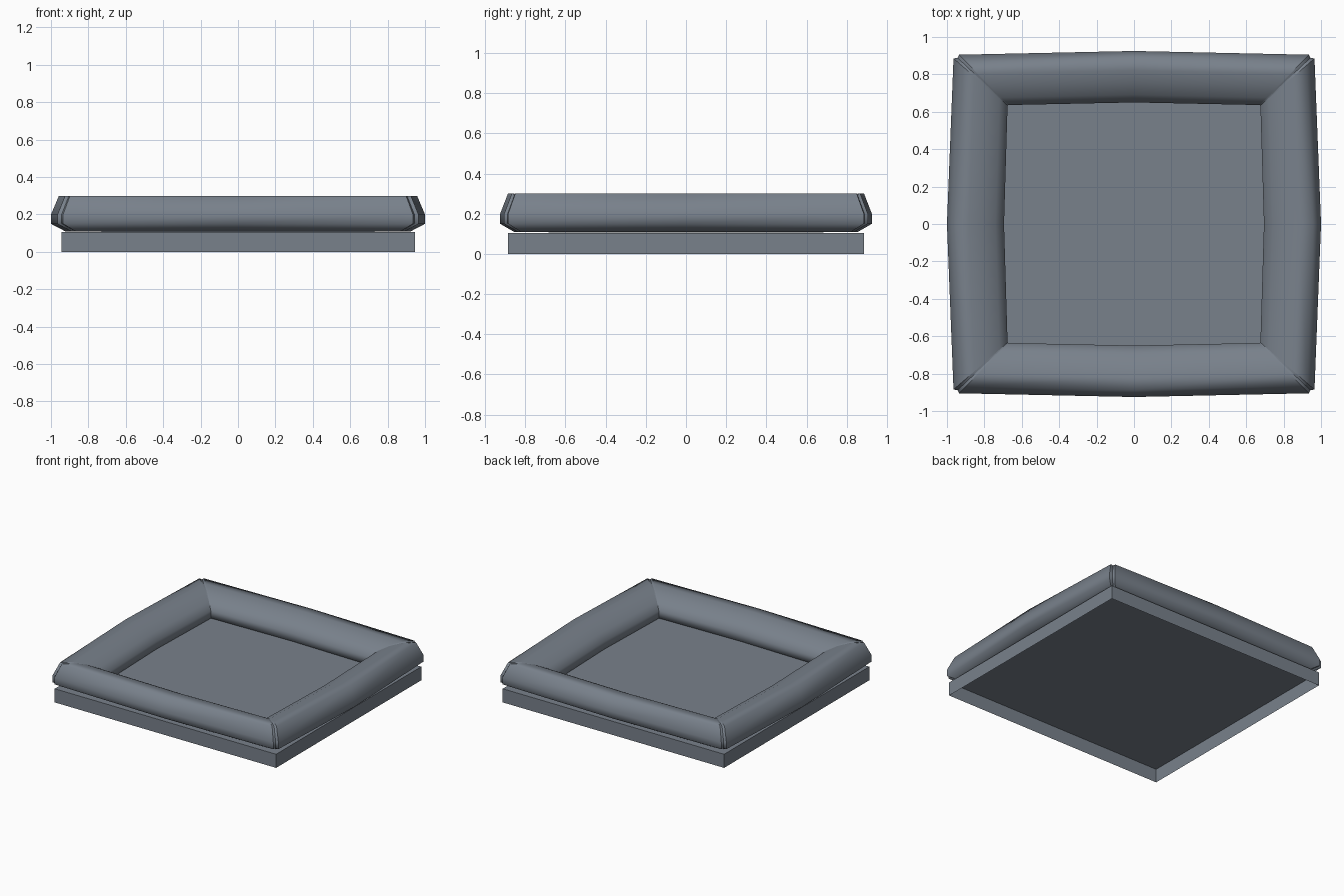
import bpy, bmesh

if "Cube" in bpy.data.objects:
    bpy.data.objects.remove(bpy.data.objects["Cube"])

mat = bpy.data.materials.new("slate grey fabric")
mat.diffuse_color = (0.19, 0.22, 0.26, 1)
mat.use_nodes = True
mat.node_tree.nodes["Principled BSDF"].inputs["Base Color"].default_value = mat.diffuse_color


def finish(name, bm):
    bmesh.ops.recalc_face_normals(bm, faces=bm.faces[:])
    me = bpy.data.meshes.new(name)
    bm.to_mesh(me)
    bm.free()
    me.materials.append(mat)
    ob = bpy.data.objects.new(name, me)
    bpy.context.collection.objects.link(ob)
    return ob


def block(name, hx, hy, z0, z1, open_bottom=False):
    bm = bmesh.new()
    bmesh.ops.create_cube(bm, size=1)
    for v in bm.verts:
        v.co = (v.co.x * 2 * hx, v.co.y * 2 * hy, z1 if v.co.z > 0 else z0)
    bm.normal_update()
    if open_bottom:
        down = [f for f in bm.faces if f.normal.z < -0.5]
        bmesh.ops.delete(bm, geom=down, context='FACES_ONLY')
    return finish(name, bm)


# Base: thin tray, open underneath
block("base", 0.945, 0.885, 0.0, 0.105, open_bottom=True)

# Flat cushion inside the bolster
block("inner_cushion", 0.73, 0.685, 0.106, 0.135)

# Bolster: cross-section as (fraction from outer to inner edge, height)
profile = [(0, 0.15), (0, 0.20), (0.14, 0.30), (0.38, 0.298), (0.62, 0.28),
           (0.85, 0.245), (1, 0.20), (1, 0.14), (0.8, 0.11), (0.25, 0.11)]

# Stations of one quarter: outer xy, inner xy, is_corner
quarter = [((1.0, 0), (0.695, 0), False),
           ((0.965, 0.885), (0.676, 0.634), False),
           ((0.943, 0.888), (0.674, 0.635), True),
           ((0.935, 0.905), (0.673, 0.636), False),
           ((0, 0.925), (0, 0.65), False)]

# Mirror the quarter round the bed, dropping repeated middle stations
stations = []
for sx, sy, order in ((1, 1, 1), (-1, 1, -1), (-1, -1, 1), (1, -1, -1)):
    for o, i, c in quarter[::order][:-1]:
        stations.append(((o[0] * sx, o[1] * sy), (i[0] * sx, i[1] * sy), c))

bm = bmesh.new()
rings = []
for o, i, corner in stations:
    ring = []
    for t, z in profile:
        if corner:  # shallow seam groove
            z = 0.2 + (z - 0.2) * 0.96
        ring.append(bm.verts.new((o[0] + (i[0] - o[0]) * t,
                                  o[1] + (i[1] - o[1]) * t, z)))
    rings.append((ring, corner))
n = len(profile)
for k, (a, _) in enumerate(rings):
    b = rings[(k + 1) % len(rings)][0]
    for j in range(n):
        f = bm.faces.new((a[j], b[j], b[(j + 1) % n], a[(j + 1) % n]))
        f.smooth = True
# Crisp seams at the mitres
for ring, corner in rings:
    near = corner or abs(ring[0].co.x * ring[0].co.y) > 0.1
    if near:
        for j in range(n):
            bm.edges.get((ring[j], ring[(j + 1) % n])).smooth = False
finish("bolster", bm)
